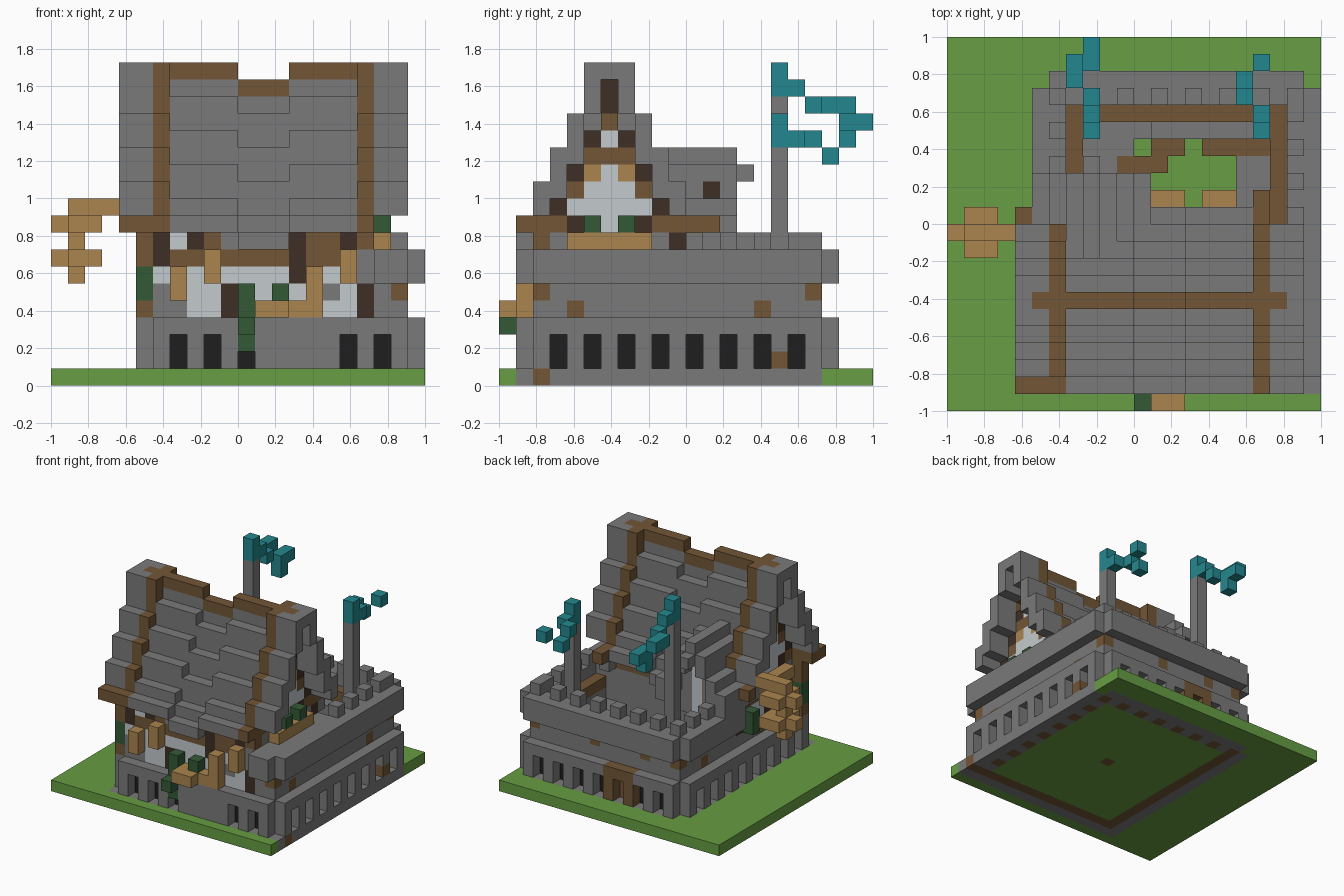
import bpy

default_cube = bpy.data.objects.get("Cube")
if default_cube:
    bpy.data.objects.remove(default_cube, do_unlink=True)

UNIT = 1 / 11
COLOURS = {
    "stone": "7a7a7a", "grass": "679d43", "wood": "725636", "light_wood": "ab8550",
    "dark_wood": "3f2f25", "plaster": "c4cace", "teal_cloth": "24878e",
    "foliage": "345a36", "black": "1e1e1e",
}
LEGEND = dict(s="stone", b="wood", t="light_wood", d="dark_wood", w="plaster", g="foliage")


def linear(pair):
    value = int(pair, 16) / 255
    return ((value + 0.055) / 1.055) ** 2.4


materials = {}
for name, code in COLOURS.items():
    material = bpy.data.materials.new(name)
    material.use_nodes = True
    colour = (linear(code[:2]), linear(code[2:4]), linear(code[4:]), 1)
    material.diffuse_color = colour
    material.node_tree.nodes["Principled BSDF"].inputs["Base Color"].default_value = colour
    materials[name] = material

blocks = {}


def span(value):
    """A single index, or an inclusive pair of indices."""
    return range(value[0], value[1] + 1) if isinstance(value, tuple) else (value,)


def fill(part, colour, x, y, z):
    for i in span(x):
        for j in span(y):
            for k in span(z):
                blocks[i, j, k] = (part, colour)


def carve(x, y, z):
    for i in span(x):
        for j in span(y):
            for k in span(z):
                blocks.pop((i, j, k), None)


def pattern(rows, top, start, place):
    """Read rows of letters downwards and hand each block to place."""
    for drop, row in enumerate(rows):
        for step, letter in enumerate(row):
            if letter != ".":
                place(start + step, top - drop, LEGEND[letter])


# Ground with the footings showing through
fill("ground", "grass", (0, 21), (0, 21), 0)
for j in (1, 18):
    fill("footing", "stone", (6, 20), (j, j + 1), 0)
for i in (5, 20):
    fill("footing", "stone", (i, i + 1), (1, 18), 0)
fill("footing", "wood", (6, 20), 2, 0)
fill("footing", "wood", 6, (2, 18), 0)
fill("footing", "wood", 21, 2, 0)
fill("footing", "wood", 13, 10, 0)
for n in range(4, 19, 2):
    fill("footing", "wood", n + 2, 18, 0)
    fill("footing", "wood", 20, n, 0)

# Solid tower and its arcaded base
fill("tower_wall", "stone", (6, 20), (2, 18), (1, 7))
fill("base_arcade", "stone", (5, 21), (2, 18), (1, 3))
fill("base_arcade", "stone", (6, 20), (1, 19), (1, 3))
for j in range(3, 18, 2):
    for outer, inner in ((5, 6), (21, 20)):
        carve(outer, j, (1, 2))
        fill("base_window", "black", inner, j, (1, 2))
for i in range(7, 20, 2):
    for outer, inner in ((1, 2), (19, 18)):
        if outer == 1 and i in (13, 15):
            continue
        carve(i, outer, (1, 2))
        fill("base_window", "black", i, inner, (1, 2))

# Overhanging parapet
fill("parapet", "stone", 21, (2, 18), (6, 7))
fill("parapet", "stone", (19, 20), 1, (6, 7))
fill("parapet", "stone", (6, 20), 19, (6, 7))
fill("parapet", "stone", 5, (11, 18), (6, 7))

# Courtyard, wall walk and inner floors
carve((7, 19), (11, 17), 7)
carve((8, 18), (11, 16), (5, 6))
carve((11, 16), (11, 15), (1, 6))
fill("wall_walk", "wood", (7, 19), 17, 6)
for i in (7, 19):
    fill("wall_walk", "wood", i, (11, 17), 6)
fill("inner_floor", "stone", (12, 18), 16, 5)
fill("inner_floor", "wood", (12, 13), 15, 4)
fill("inner_floor", "wood", (15, 18), 15, 4)
fill("inner_floor", "wood", (10, 12), 14, 4)
for i in (12, 15):
    fill("inner_step", "light_wood", (i, i + 1), 12, 3)
for i in range(6, 21, 2):
    fill("battlement", "stone", i, 18, 8)
for j in range(11, 18, 2):
    fill("battlement", "stone", 20, j, 8)
    fill("battlement", "stone", 6, j + 1, 8)

# Back door
fill("back_door", "wood", (10, 12), (18, 19), (1, 3))
carve(11, 19, (1, 2))

# Odd weathered blocks
for j, k in ((4, 4), (15, 4), (18, 5), (2, 5)):
    for i in (6, 20):
        fill("weathered_block", "wood", i, j, k)
for i in (9, 14):
    fill("weathered_block", "wood", i, 18, 5)
fill("weathered_block", "wood", 21, 16, 1)

# Stepped roof: high ends with ribs, sagging towards the middle
fill("attic_floor", "plaster", (7, 17), (3, 9), 8)
fill("attic_floor", "wood", (7, 17), 10, 8)
for i in range(4, 21):
    rib = i in (6, 18)
    end = i < 7 or i > 17
    middle = 11 <= i <= 13
    peak = 20 if end else 18 if middle else 19
    part, colour = ("roof_rib", "wood") if rib else ("roof", "stone")
    for j in range(2, 11):
        away = abs(j - 6)
        top = 19 if end and away < 2 else peak - 2 * away
        bottom = max(top - 3, 10 if end else 9)
        fill(part, colour, i, j, (bottom, top - 1))
    # Eaves along the front and back
    if i < 19:
        for j in (1, 11):
            fill("eaves", "wood" if end else "stone", i, j, 8 if middle else 9)
    if i < 7 or i == 18:
        fill("eaves", "wood", i, 2, 9)
    if 4 < i < 20:
        fill("ridge_beam", "wood", i, 6, min(peak - 1, 18))

# Half-timbered gables on both ends
GABLE = [
    ".....d......",
    ".....d......",
    ".....b......",
    "....dwd.....",
    "....bbb.....",
    "...dtwtd....",
    "...bwwwb....",
    "..dwwwwwd...",
    "bbbdwwwdbbbb",
    ".dswwwwwsds.",
]
for wall, front, rim in ((6, 5, (4, 5)), (18, 19, (19, 20))):
    carve(rim, 6, (15, 17))
    pattern(GABLE, 17, 1, lambda j, k, c: fill("gable", c, wall, j, k))
    fill("gable_box", "light_wood", front, (4, 8), 8)
for j in (5, 7):
    fill("gable_plant", "foliage", 19, j, 9)

# Left house wall
SIDE = ["dbbbdbbbd", "dwwwdwwwd", "dwtwdwtwd", "bssssbsss"]
pattern(SIDE, 7, 2, lambda j, k, c: fill("house_side", c, 6, j, k))
fill("side_plant", "foliage", 5, 9, (5, 6))

# House front, with braces and plants standing out
FRONT = [
    "bdwdbssssdbbdb",
    "bdbbtbbbbdbbts",
    "gwtwtwwwwdtwts",
    "gstwwdgwgwtswd",
    "bsswwdgttttwwd",
]


def front_block(i, k, colour):
    fill("house_front", colour, i, 2, k)
    if i > 5 and colour in ("light_wood", "foliage"):
        fill("front_brace", colour, i, 1, k)


pattern(FRONT, 8, 5, front_block)
fill("window_box", "light_wood", (12, 13), 0, 4)
fill("climbing_plant", "foliage", 11, 1, (2, 3))
fill("climbing_plant", "foliage", 11, 0, 3)

# Rear dormer
for i in range(5, 12):
    top = (13, 12, 10, 9)[abs(i - 8)]
    fill("dormer", "stone", i, (9, 13), (max(top - 1, 8), top))
    if 5 < i < 11:
        fill("dormer_wall", "plaster" if i == 8 else "stone", i, 12, (7, top - 2))
fill("dormer_ridge", "stone", 8, 14, 12)
fill("dormer_window", "dark_wood", 9, 12, 11)

# Hanging sign on the left
fill("sign_arm", "light_wood", (1, 3), 10, 10)
for k in (7, 9):
    fill("hanging_sign", "light_wood", (0, 2), 10, k)
    fill("hanging_sign", "light_wood", (1, 2), (9, 11), k)
for k in (6, 8):
    fill("hanging_sign", "light_wood", 1, 10, k)


# Flags, each a trail of blocks flying to the back
def flag(side, i, top, trail):
    fill(side + "_pole", "stone", i, 16, (6, top - 2))
    fill(side + "_flag", "teal_cloth", i, 16, (top - 1, top))
    for dx, j, drop in trail:
        fill(side + "_flag", "teal_cloth", i + dx, j, top - drop)


flag("tall", 8, 18, [(0, 17, 1), (0, 18, 2), (-1, 19, 2), (-1, 20, 2), (0, 20, 3), (0, 20, 4), (0, 21, 3)])
flag("short", 18, 15, [(0, 17, 1), (-1, 18, 1), (-1, 19, 2), (0, 20, 1)])

# Turn the blocks of each part into one mesh of outer faces
parts = {}
for cell, (part, colour) in blocks.items():
    parts.setdefault(part, []).append((cell, colour))

for part, cells in parts.items():
    verts, faces, slots, index = [], [], [], {}
    names = sorted({colour for cell, colour in cells})

    def corner(point):
        if point not in index:
            index[point] = len(verts)
            i, j, k = point
            verts.append((i * UNIT - 1, j * UNIT - 1, k * UNIT))
        return index[point]

    for cell, colour in cells:
        for axis in range(3):
            for side in (0, 1):
                near = list(cell)
                near[axis] += 2 * side - 1
                if tuple(near) in blocks:
                    continue
                loop = []
                for a, b in ((0, 0), (1, 0), (1, 1), (0, 1)):
                    point = list(cell)
                    point[axis] += side
                    point[(axis + 1) % 3] += a
                    point[(axis + 2) % 3] += b
                    loop.append(corner(tuple(point)))
                faces.append(loop if side else loop[::-1])
                slots.append(names.index(colour))
    if not faces:
        continue
    mesh = bpy.data.meshes.new(part)
    mesh.from_pydata(verts, [], faces)
    for name in names:
        mesh.materials.append(materials[name])
    for face, slot in zip(mesh.polygons, slots):
        face.material_index = slot
    bpy.context.collection.objects.link(bpy.data.objects.new(part, mesh))
